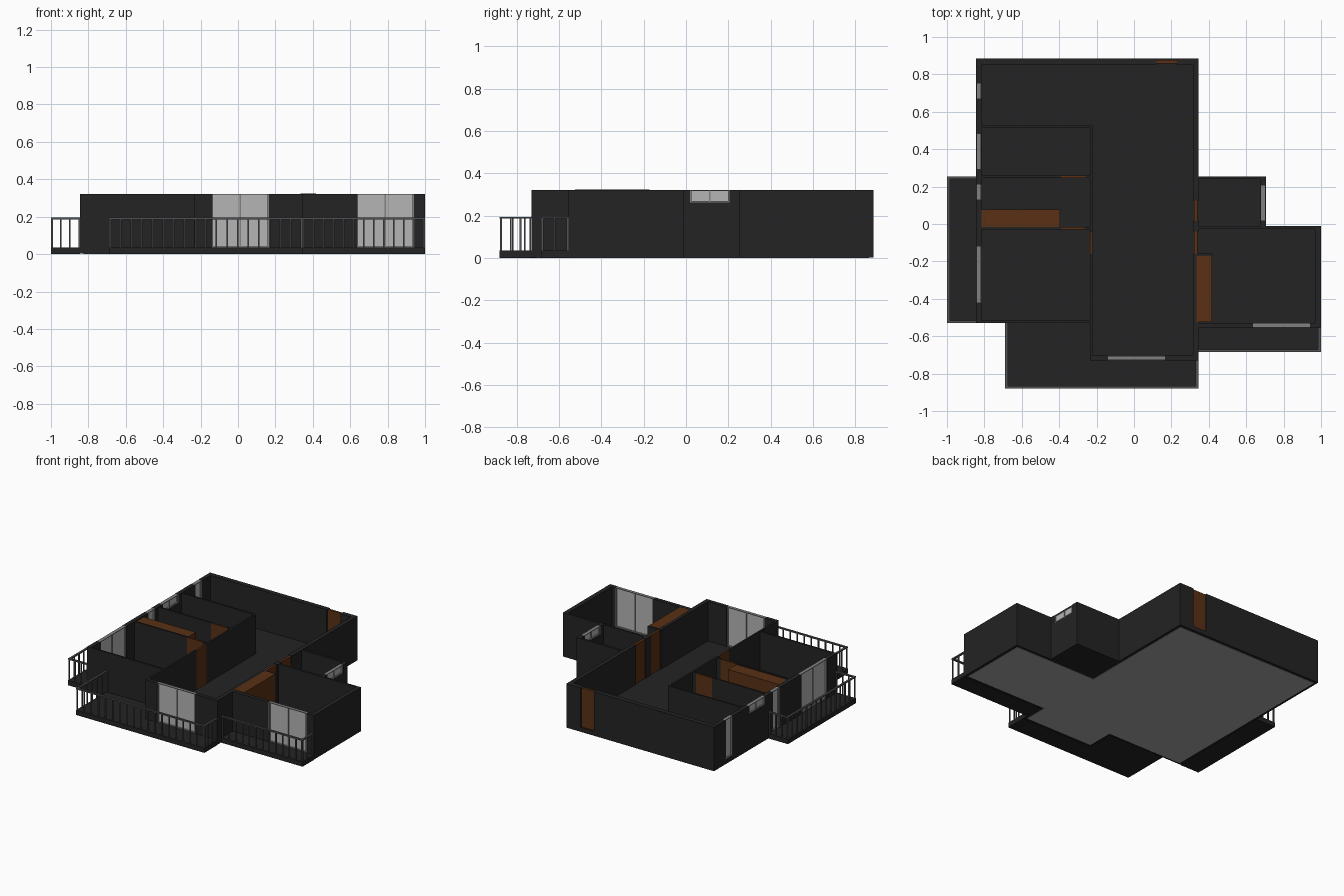
import bpy, bmesh

if "Cube" in bpy.data.objects:
    bpy.data.objects.remove(bpy.data.objects["Cube"])

def mat(name, rgb):
    m = bpy.data.materials.new(name)
    m.diffuse_color = (*rgb, 1)
    m.use_nodes = True
    m.node_tree.nodes["Principled BSDF"].inputs["Base Color"].default_value = m.diffuse_color
    return m

DARK = mat("charcoal", (0.017, 0.017, 0.017))
BROWN = mat("brown_wood", (0.10, 0.03, 0.007))
GLASS = mat("pale_glass", (0.46, 0.46, 0.46))
FRAME = mat("frame_grey", (0.22, 0.22, 0.22))
RAIL = mat("rail_grey", (0.085, 0.085, 0.085))
BASE = mat("underside_grey", (0.38, 0.38, 0.38))

FLOOR, TOP, SILL, RAIL_TOP = 0.035, 0.322, 0.262, 0.195

def boxes(name, items, material):
    """One object made of boxes (x0, x1, y0, y1, z0, z1)."""
    bm = bmesh.new()
    for x0, x1, y0, y1, z0, z1 in items:
        vs = bmesh.ops.create_cube(bm, size=1)["verts"]
        for v in vs:
            v.co = (x1 if v.co.x > 0 else x0,
                    y1 if v.co.y > 0 else y0,
                    z1 if v.co.z > 0 else z0)
    me = bpy.data.meshes.new(name)
    bm.to_mesh(me)
    bm.free()
    me.materials.append(material)
    ob = bpy.data.objects.new(name, me)
    bpy.context.collection.objects.link(ob)

def oriented(axis, a, b, c, d, z0, z1):
    """a..b runs along the axis, c..d goes across it."""
    return (a, b, c, d, z0, z1) if axis == "x" else (c, d, a, b, z0, z1)

def window(name, axis, a, b, c, d, z0, panes):
    m, t = (c + d) / 2, 0.007
    boxes(name + "_glass", [oriented(axis, a, b, m - 0.003, m + 0.003, z0, TOP - 0.001)], GLASS)
    e, f = c + 0.002, d - 0.002
    bars = [oriented(axis, a, b, e, f, z0, z0 + t),
            oriented(axis, a, b, e, f, TOP - 0.004, TOP)]
    for i in range(panes + 1):
        p = a + (b - a - t) * i / panes
        h = 0 if i in (0, panes) else 0.005   # slim middle bars
        bars.append(oriented(axis, p, p + t, e + h, f - h, z0, TOP))
    boxes(name + "_frame", bars, FRAME)

def wall(name, axis, a, b, c, d, openings=()):
    """Wall from a to b with openings (start, end, kind)."""
    parts, p = [], a
    for i, (s, e, kind) in enumerate(sorted(openings)):
        parts.append(oriented(axis, p, s, c, d, FLOOR, TOP))
        tag = f"{name}_{kind}_{i}"
        if kind == "door":
            m, h = (c + d) / 2, min(0.009, (d - c) / 2)
            boxes(tag, [oriented(axis, s, e, m - h, m + h, FLOOR, TOP - 0.002)], BROWN)
        elif kind == "high":
            parts.append(oriented(axis, s, e, c, d, FLOOR, SILL))
            window(tag, axis, s, e, c, d, SILL, 2)
        else:
            window(tag, axis, s, e, c, d, FLOOR, 2 if kind == "slider" else 1)
        p = e
    parts.append(oriented(axis, p, b, c, d, FLOOR, TOP))
    boxes(name, parts, DARK)

# floor slabs, rooms and balconies
boxes("room_floor", [
    (-0.845, 0.345, -0.53, 0.885, 0.002, FLOOR),
    (-0.235, 0.345, -0.73, -0.53, 0.002, FLOOR),
    (0.345, 1.0, -0.555, -0.012, 0.002, FLOOR),
    (0.345, 0.705, -0.012, 0.255, 0.002, FLOOR)], DARK)
boxes("balcony_floor", [
    (-1.0, -0.845, -0.53, 0.255, 0, FLOOR),
    (-0.69, -0.235, -0.88, -0.53, 0, FLOOR),
    (-0.235, 0.345, -0.88, -0.73, 0, FLOOR),
    (0.345, 1.0, -0.685, -0.555, 0, FLOOR)], DARK)
boxes("underside", [
    (-0.825, 0.325, -0.515, 0.865, 0, 0.004),
    (-0.22, 0.325, -0.71, -0.515, 0, 0.004),
    (0.325, 0.98, -0.535, -0.03, 0, 0.004)], BASE)

# outer walls
wall("left_wall", "y", -0.53, 0.885, -0.845, -0.815,
     [(-0.42, -0.12, "slider"), (0.13, 0.21, "pane"), (0.295, 0.48, "high"), (0.67, 0.75, "pane")])
wall("back_wall", "x", -0.815, 0.315, 0.85, 0.885, [(0.12, 0.23, "door")])
wall("hall_right_wall", "y", -0.73, 0.885, 0.315, 0.345,
     [(-0.16, -0.04, "door"), (0.015, 0.125, "door")])
wall("hall_front_wall", "x", -0.235, 0.315, -0.73, -0.703, [(-0.14, 0.165, "slider")])
wall("left_room_front_wall", "x", -0.815, -0.235, -0.53, -0.517)
wall("bath_back_wall", "x", 0.345, 0.705, 0.24, 0.255)
wall("bath_right_wall", "y", -0.012, 0.24, 0.675, 0.705, [(0.02, 0.205, "high")])
wall("right_room_back_wall", "x", 0.345, 1.0, -0.027, -0.012)
wall("right_room_right_wall", "y", -0.555, -0.027, 0.968, 1.0)
wall("right_room_front_wall", "x", 0.345, 0.968, -0.555, -0.528, [(0.635, 0.94, "slider")])

# inner partitions
wall("hall_left_wall", "y", -0.703, 0.527, -0.235, -0.222, [(-0.16, -0.045, "door")])
wall("partition_back", "x", -0.815, -0.235, 0.514, 0.527)
wall("partition_middle", "x", -0.815, -0.235, 0.245, 0.258, [(-0.39, -0.26, "door")])
wall("partition_front", "x", -0.815, -0.235, -0.029, -0.016, [(-0.39, -0.265, "door")])
wall("wardrobe_return", "x", 0.345, 0.42, -0.172, -0.159)

# wardrobes
boxes("left_wardrobe", [(-0.815, -0.395, -0.018, 0.078, FLOOR, 0.315)], BROWN)
boxes("right_wardrobe", [(0.335, 0.418, -0.525, -0.172, FLOOR, TOP + 0.001)], BROWN)

# balcony railings
def railing(name, runs):
    r, parts = 0.005, []
    for axis, a, b, c in runs:
        parts.append(oriented(axis, a, b, c - r * 1.4, c + r * 1.4, RAIL_TOP - 0.009, RAIL_TOP))
        n = max(1, round((b - a) / 0.056))
        for i in range(n + 1):
            p = a + r + (b - a - 2 * r) * i / n
            parts.append(oriented(axis, p - r * 0.8, p + r * 0.8, c - r * 0.8, c + r * 0.8,
                                  FLOOR, RAIL_TOP - 0.005))
    boxes(name, parts, RAIL)

railing("left_balcony_railing", [("y", -0.53, 0.255, -0.992),
                                 ("x", -1.0, -0.845, -0.522), ("x", -1.0, -0.845, 0.247)])
railing("front_balcony_railing", [("x", -0.69, 0.345, -0.872),
                                  ("y", -0.88, -0.53, -0.682), ("y", -0.88, -0.73, 0.337)])
railing("right_balcony_railing", [("x", 0.345, 1.0, -0.677), ("y", -0.685, -0.555, 0.992)])
